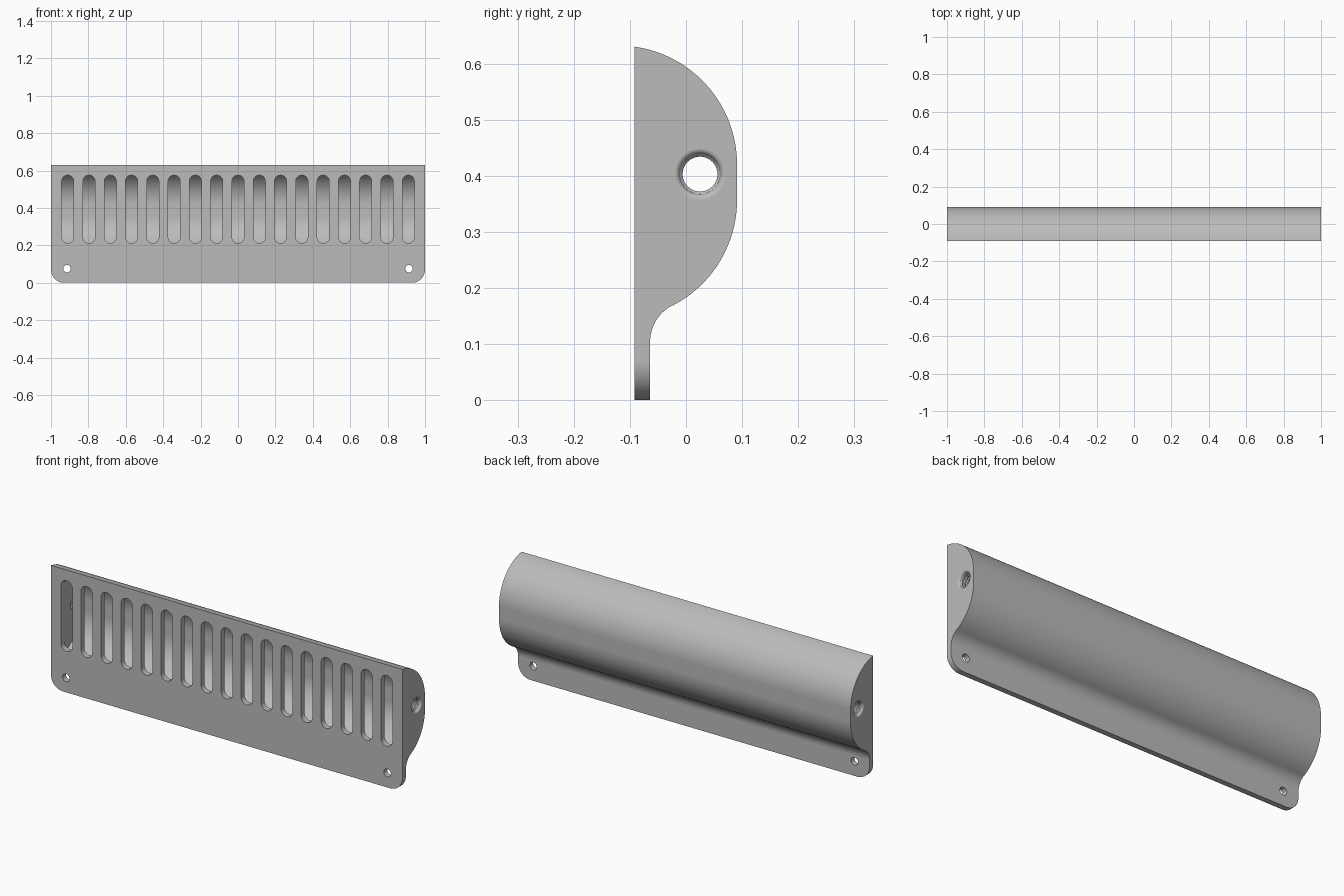
import bpy, bmesh, math
from mathutils import Vector

cube = bpy.data.objects.get("Cube")
if cube:
    bpy.data.objects.remove(cube, do_unlink=True)

grey = bpy.data.materials.new("satin grey")
grey.use_nodes = True
COLOUR = (0.5, 0.5, 0.5, 1)
grey.diffuse_color = COLOUR
grey.node_tree.nodes["Principled BSDF"].inputs["Base Color"].default_value = COLOUR


def arc(cx, cy, r, a0, a1, n):
    """Points on an arc, angles in degrees."""
    angles = [math.radians(a0 + (a1 - a0) * i / n) for i in range(n + 1)]
    return [(cx + r * math.cos(a), cy + r * math.sin(a)) for a in angles]


def add_loft(bm, rings):
    """Closed solid through a list of equal-length rings."""
    loops = [[bm.verts.new(p) for p in ring] for ring in rings]
    for a, b in zip(loops, loops[1:]):
        for i in range(len(a)):
            j = (i + 1) % len(a)
            bm.faces.new((a[i], a[j], b[j], b[i]))
    bm.faces.new(loops[0][::-1])
    bm.faces.new(loops[-1])


def make(name, solids):
    bm = bmesh.new()
    for rings in solids:
        add_loft(bm, rings)
    bmesh.ops.recalc_face_normals(bm, faces=bm.faces)
    mesh = bpy.data.meshes.new(name)
    bm.to_mesh(mesh)
    bm.free()
    mesh.materials.append(grey)
    obj = bpy.data.objects.new(name, mesh)
    bpy.context.collection.objects.link(obj)
    return obj


def along_x(pts, lo, hi):
    return [[Vector((x, y, z)) for y, z in pts] for x in (lo, hi)]


def along_y(pts, lo, hi):
    return [[Vector((x, y, z)) for x, z in pts] for y in (lo, hi)]


# Shared dimensions
FRONT, FLANGE = -0.092, -0.064
CX, TOP, LOW, R = -0.121, 0.42, 0.357, 0.212
WALL, CAVITY = 0.028, 0.946


def arc_angle(y, r):
    return math.degrees(math.acos((y - CX) / r))


# Body: bulged cover flowing into a thin mounting flange
fillet = 0.073
join = math.degrees(math.atan2(LOW - 0.104, CX - FLANGE - fillet))
profile = [(FRONT, 0)]
profile += arc(CX, TOP, R, arc_angle(FRONT, R), 0, 32)
profile += arc(CX, LOW, R, 0, join - 180, 28)
profile += arc(FLANGE + fillet, 0.104, fillet, join, 180, 16)
profile += [(FLANGE, 0)]
body = make("vent_cover", [along_x(profile, -1.05, 1.05)])

# Plate outline with rounded lower corners
corner = 0.07
outline = [(-1, 0.7)] + arc(-1 + corner, corner, corner, 180, 270, 12)
outline += arc(1 - corner, corner, corner, 270, 360, 12) + [(1, 0.7)]
outline_cutter = make("outline_cutter", [along_y(outline, -0.3, 0.3)])

# Hollow chamber following the outer curve
inner = R - WALL
start = arc_angle(FLANGE, inner)
chamber = arc(CX, TOP, inner, start, 0, 28) + arc(CX, LOW, inner, 0, -start, 28)
chamber_cutter = make("chamber_cutter", [along_x(chamber, -CAVITY, CAVITY)])

# Row of round-ended slots in the front
slots = []
for i in range(17):
    x = (i - 8) * 0.1138
    pill = arc(x, 0.543, 0.032, 0, 180, 14) + arc(x, 0.243, 0.032, 180, 360, 14)
    slots.append(along_y(pill, -0.15, -0.05))
slot_cutter = make("slot_cutter", slots)

# Screw holes in the flange
screws = [along_y(arc(s * 0.914, 0.075, 0.02, 0, 345, 23), -0.15, 0) for s in (-1, 1)]
screw_cutter = make("screw_cutter", screws)

# Threaded ports with rounded mouths in both ends
port = [(1.02, 0.047)] + [(x, 0.092 - r) for x, r in arc(0.99, 0.046, 0.01, 0, 90, 6)]
pitch = 0.015
for i in range(3):
    x = 0.985 - i * pitch
    port += [(x, 0.031), (x - 0.004, 0.031), (x - 0.007, 0.036), (x - 0.011, 0.036)]
port += [(0.939, 0.031), (0.92, 0.031)]
ports = []
for s in (-1, 1):
    ports.append([[Vector((s * x, y, z)) for y, z in arc(0.025, 0.403, r, 0, 352.5, 47)]
                  for x, r in port])
port_cutter = make("port_cutter", ports)

# Carve the body, then drop the cutters
cuts = [(outline_cutter, "INTERSECT")]
cuts += [(c, "DIFFERENCE") for c in (chamber_cutter, slot_cutter, screw_cutter, port_cutter)]
for cutter, operation in cuts:
    cutter.hide_render = True
    mod = body.modifiers.new(cutter.name, "BOOLEAN")
    mod.operation, mod.object, mod.solver = operation, cutter, "EXACT"
bpy.context.view_layer.update()
carved = bpy.data.meshes.new_from_object(body.evaluated_get(bpy.context.evaluated_depsgraph_get()))
body.modifiers.clear()
body.data = carved
carved.materials.clear()
carved.materials.append(grey)
for poly in carved.polygons:
    poly.material_index = 0
for cutter, _ in cuts:
    bpy.data.objects.remove(cutter, do_unlink=True)

# Smooth curves, crisp edges, flat faces kept flat
for o in bpy.context.selected_objects:
    o.select_set(False)
body.select_set(True)
bpy.context.view_layer.objects.active = body
bpy.ops.object.shade_smooth_by_angle(angle=math.radians(30))
weighted = body.modifiers.new("flat_normals", "WEIGHTED_NORMAL")
weighted.keep_sharp = True
